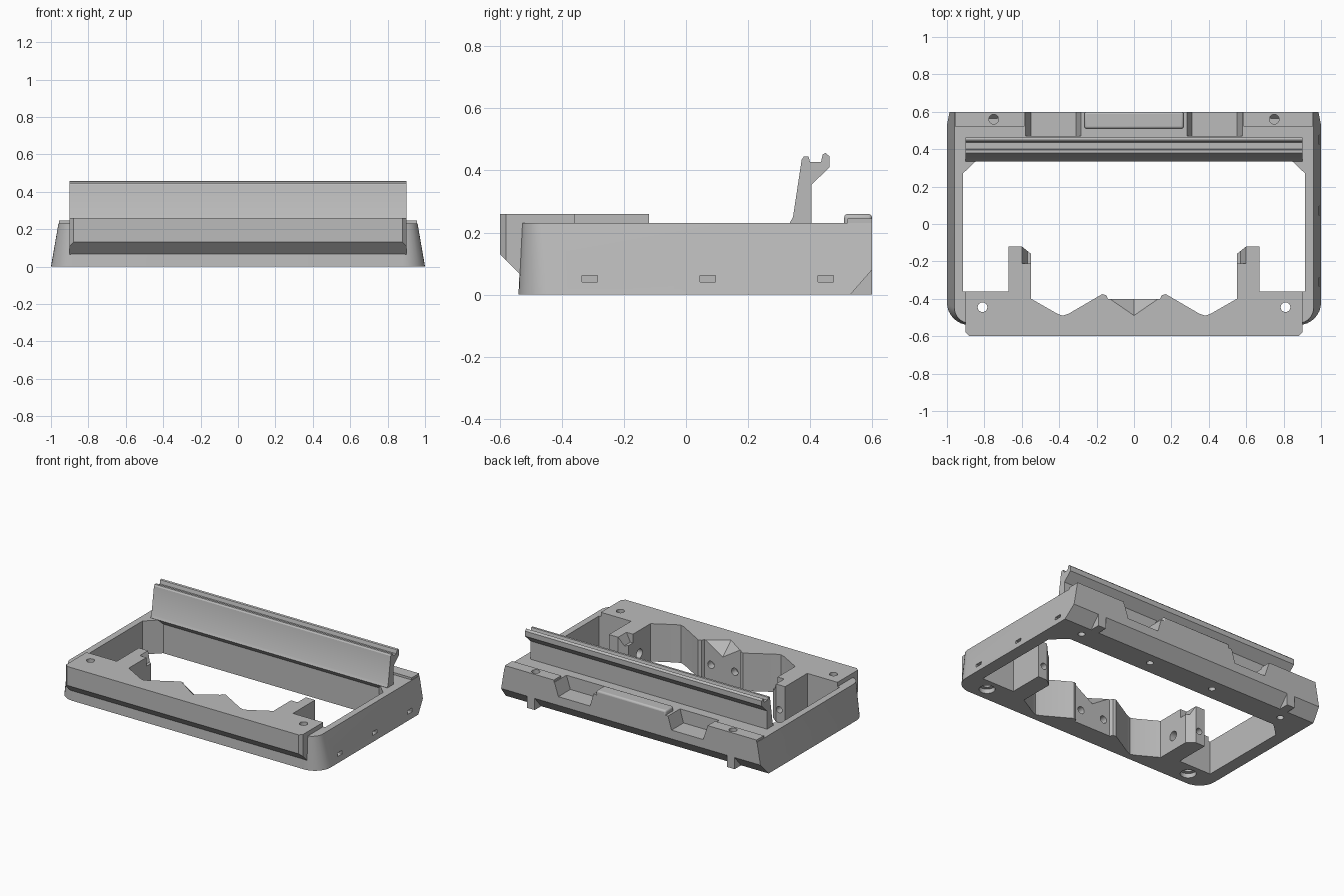
import bpy, bmesh, math
from mathutils import Vector, Matrix

cube = bpy.data.objects.get("Cube")
if cube:
    bpy.data.objects.remove(cube, do_unlink=True)

grey = bpy.data.materials.new("plain_grey")
grey.use_nodes = True
COLOUR = (0.5, 0.5, 0.5, 1)
grey.diffuse_color = COLOUR
grey.node_tree.nodes["Principled BSDF"].inputs["Base Color"].default_value = COLOUR


def finish(name, bm):
    bmesh.ops.recalc_face_normals(bm, faces=bm.faces)
    mesh = bpy.data.meshes.new(name)
    bm.to_mesh(mesh)
    bm.free()
    mesh.materials.append(grey)
    obj = bpy.data.objects.new(name, mesh)
    bpy.context.collection.objects.link(obj)
    return obj


def hull(name, points):
    bm = bmesh.new()
    for p in points:
        bm.verts.new(p)
    result = bmesh.ops.convex_hull(bm, input=bm.verts[:])
    loose = [v for v in bm.verts if not v.link_faces]
    bmesh.ops.delete(bm, geom=loose, context='VERTS')
    bmesh.ops.dissolve_limit(bm, angle_limit=0.01, verts=bm.verts[:], edges=bm.edges[:])
    return finish(name, bm)


def box(name, x0, x1, y0, y1, z0, z1):
    return hull(name, [(x, y, z) for x in (x0, x1) for y in (y0, y1) for z in (z0, z1)])


def prism(name, outline, start, end, axis='Z'):
    """Extrude an xy outline along z, or a yz outline along x."""
    place = (lambda a, b, t: (a, b, t)) if axis == 'Z' else (lambda a, b, t: (t, a, b))
    bm = bmesh.new()
    face = bm.faces.new([bm.verts.new(place(a, b, start)) for a, b in outline])
    moved = bmesh.ops.extrude_face_region(bm, geom=[face])["geom"]
    shift = Vector(place(0, 0, end - start))
    bmesh.ops.translate(bm, vec=shift, verts=[g for g in moved if isinstance(g, bmesh.types.BMVert)])
    return finish(name, bm)


def rod(name, centre, radius, length, axis='Z', flare=1):
    bm = bmesh.new()
    turn = {'Z': Matrix(), 'Y': Matrix.Rotation(math.pi / 2, 4, 'X'),
            'X': Matrix.Rotation(math.pi / 2, 4, 'Y')}[axis]
    bmesh.ops.create_cone(bm, cap_ends=True, segments=24, radius1=radius * flare, radius2=radius,
                          depth=length, matrix=Matrix.Translation(centre) @ turn)
    return finish(name, bm)


def cut(targets, cutters):
    for target in targets:
        bpy.context.view_layer.objects.active = target
        for cutter in cutters:
            mod = target.modifiers.new("cut", 'BOOLEAN')
            mod.operation = 'DIFFERENCE'
            mod.solver = 'EXACT'
            mod.object = cutter
            bpy.ops.object.modifier_apply(modifier=mod.name)
    for cutter in cutters:
        bpy.data.objects.remove(cutter, do_unlink=True)


def mirrored(half):
    return half + [(-x, y) for x, y in reversed(half) if x]


# Tapered outer frame with rounded front corners
points = []
for side in (-1, 1):
    for z, cy, r in ((0, -0.42, 0.12), (0.23, -0.45, 0.08)):
        for i in range(9):
            a = math.pi / 2 * i / 8
            points.append((side * (0.88 + r * math.cos(a)), cy - r * math.sin(a), z))
        points.append((side * (0.88 + r), 0.6, z))
frame = hull("outer_frame", points)

# Front block with arms and scalloped rear edge
block = prism("front_block", mirrored([
    (0.88, -0.6), (0.9, -0.58), (0.9, -0.36), (0.67, -0.36), (0.67, -0.12), (0.6, -0.12),
    (0.55, -0.16), (0.55, -0.4), (0.41, -0.48), (0.38, -0.49), (0.35, -0.48),
    (0.17, -0.375), (0.15, -0.38), (0.14, -0.4)]), 0, 0.26)
cut([block], [
    prism("undercut", [(-0.62, -0.1), (-0.535, -0.1), (-0.535, 0.065), (-0.6, 0.13), (-0.62, 0.15)],
          -1.1, 1.1, 'X'),
    hull("funnel", [(-0.16, -0.39, 0.27), (0.16, -0.39, 0.27), (0, -0.5, 0.27), (0, -0.37, 0.15)])])

# Main opening, rear underside slope and rear recesses
cut([frame], [
    prism("opening", mirrored([(0.6, -0.5), (0.6, -0.36), (0.915, -0.36), (0.915, 0.27), (0.82, 0.36)]),
          -0.1, 0.4),
    prism("rear_slope", [(0.53, 0), (0.52, -0.02), (0.62, -0.02), (0.62, 0.103)], -1.1, 1.1, 'X')])
for side in (-1, 1):
    cut([frame], [hull("recess", [(side * x, y, z) for z, xs in ((0.14, (0.31, 0.55)), (0.26, (0.275, 0.59)))
                                 for x in xs for y in (0.47, 0.65)])])

# Side slots on one wall only
cut([frame], [box("slot", 0.955, 1.05, y - 0.025, y + 0.025, 0.04, 0.062) for y in (-0.31, 0.07, 0.45)])

# Raised rear pads, rear feet
pads = []
for side, label in ((-1, "right"), (1, "left")):
    x0, x1 = sorted((side * 0.585, side * 0.957))
    pads.append(box(label + "_rear_pad", x0, x1, 0.52, 0.6, 0.2, 0.245))
    hull(label + "_rear_foot", [(side * x, y, z) for x in (0.73, 0.79)
                                for y, z in ((0.52, 0), (0.6, 0), (0.6, 0.09))])
lip = box("centre_rear_lip", -0.265, 0.265, 0.51, 0.6, 0.2, 0.26)
bevel = lip.modifiers.new("round", 'BEVEL')
bevel.width = 0.012
bevel.segments = 3

# Tall upright rail with grooved top
prism("upright_rail", [
    (0.36, 0), (0.36, 0.2), (0.335, 0.232), (0.345, 0.25), (0.373, 0.435), (0.38, 0.445), (0.395, 0.445),
    (0.4, 0.427), (0.435, 0.427), (0.441, 0.452), (0.45, 0.457), (0.463, 0.445), (0.463, 0.41),
    (0.405, 0.355), (0.405, 0)], -0.9, 0.9, 'X')

# Screw holes
for side in (-1, 1):
    cut([frame, block], [rod("front_hole", (side * 0.81, -0.445, 0.15), 0.026, 0.4),
                         rod("front_counterbore", (side * 0.81, -0.445, 0), 0.05, 0.06)])
    cut([frame] + pads, [rod("rear_hole", (side * 0.75, 0.56, 0.2), 0.026, 0.3)])
    cut([frame], [rod("under_hole", (side * x, 0.45, 0), 0.022, 0.1) for x in (0.25, 0.8)])
    cut([block], [
        rod("centre_hole", (side * 0.09, -0.4, 0.1), 0.025, 0.1, 'Y'),
        rod("arm_end_hole", (side * 0.625, -0.12, 0.09), 0.022, 0.1, 'Y'),
        rod("arm_side_hole", (side * 0.55, -0.28, 0.1), 0.032, 0.1, 'X'),
        hull("arm_step", [(side * x, y, z) for y in (-0.21, -0.1)
                          for x, z in ((0.54, 0.2), (0.57, 0.2), (0.605, 0.27), (0.54, 0.27))])])

# Keep sharp edges, smooth the rounded ones
for obj in bpy.context.scene.objects:
    obj.select_set(obj.type == 'MESH')
bpy.context.view_layer.objects.active = frame
bpy.ops.object.shade_smooth_by_angle(angle=math.radians(25))
